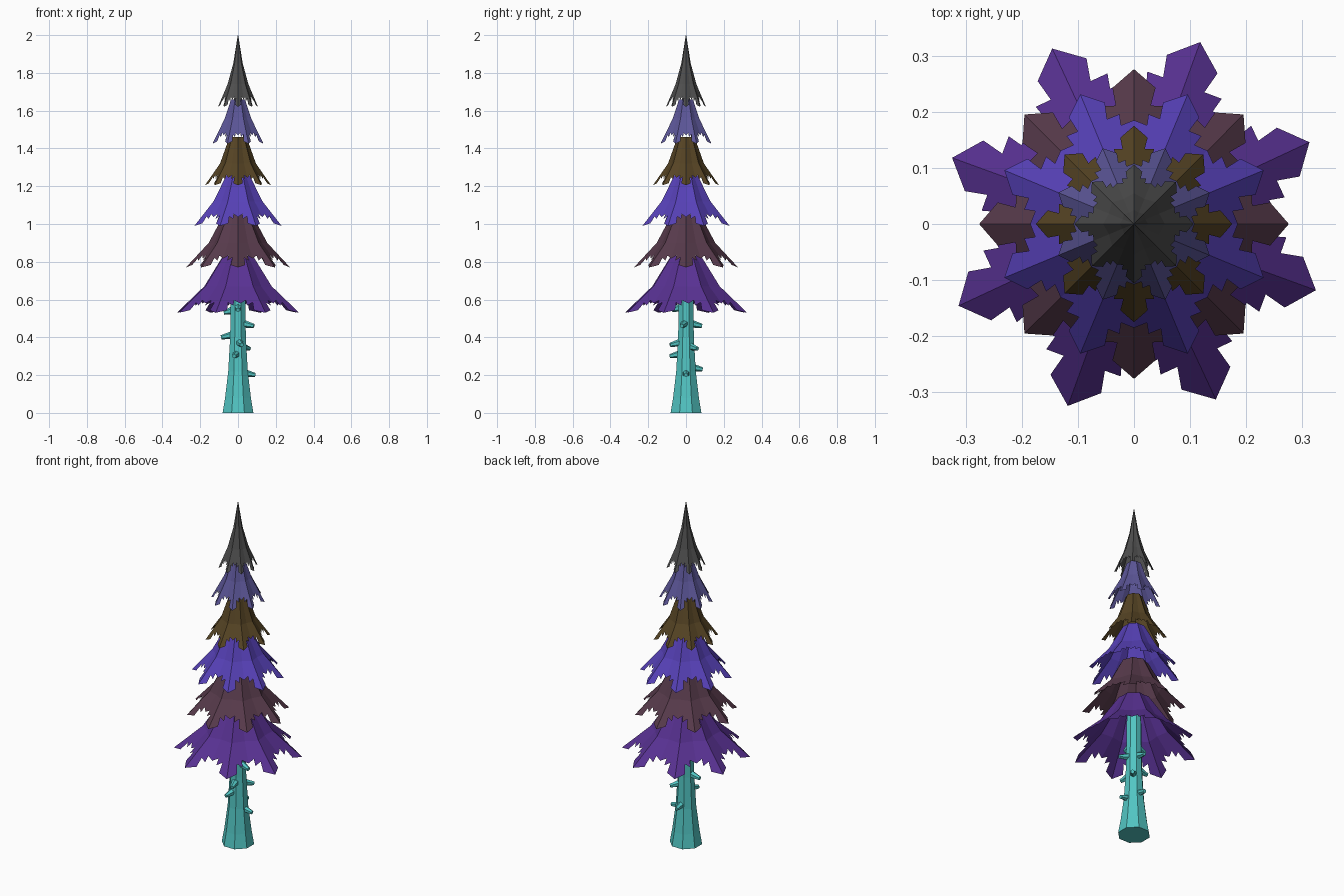
import bpy, bmesh
from math import sin, cos, radians
from mathutils import Vector, Matrix

cube = bpy.data.objects.get("Cube")
if cube:
    bpy.data.objects.remove(cube, do_unlink=True)


def material(name, rgb):
    # 8-bit display colour to linear
    lin = [((c / 255 + 0.055) / 1.055) ** 2.4 for c in rgb] + [1.0]
    m = bpy.data.materials.new(name)
    m.use_nodes = True
    m.diffuse_color = lin
    m.node_tree.nodes["Principled BSDF"].inputs["Base Color"].default_value = lin
    return m


def finish(name, bm, mat):
    me = bpy.data.meshes.new(name)
    bm.to_mesh(me)
    bm.free()
    me.materials.append(mat)
    ob = bpy.data.objects.new(name, me)
    bpy.context.collection.objects.link(ob)
    return ob


def polar(angle, r, z):
    a = radians(angle)
    return Vector((r * cos(a), r * sin(a), z))


VALLEY = 0.88   # valley radius relative to ridge radius
# Half a jagged frond: (angle on the surface, angle at the hem, hem radius)
HALF = [(0, 0, 1.0), (5, 9, 0.89), (8, 7.3, 0.77),
        (13, 15, 0.79), (16, 15, 0.71), (22.5, 22.5, 0.74)]
FROND = [(-a, -b, r) for a, b, r in reversed(HALF[1:-1])] + HALF


def fold(angle):
    """Radius of the eight-ridged star outline at an angle off the ridge."""
    v = Vector((VALLEY * cos(radians(22.5)), VALLEY * sin(radians(22.5))))
    a = radians(abs(angle))
    return v.y / (cos(a) * v.y - sin(a) * (v.x - 1))


def height(profile, r):
    """Height at which the ridge profile reaches radius r."""
    for (r0, z0), (r1, z1) in zip(profile, profile[1:]):
        if r <= r1:
            return z0 + (z1 - z0) * (r - r0) / (r1 - r0)
    return profile[-1][1]


def tier(name, mat, turn, profile):
    """Hollow skirt of eight folded fronds; profile runs from top to tip."""
    bm = bmesh.new()
    tip = profile[-1][0]
    columns = []
    for k in range(8):
        for a, b, hem in FROND:
            base = turn + 45 * k
            col = [bm.verts.new(polar(base + a, r * fold(a), z)) for r, z in profile[:-1]]
            r = tip * hem
            col.append(bm.verts.new(polar(base + b, r, height(profile, r / fold(b)))))
            columns.append(col)
    for i, left in enumerate(columns):
        right = columns[(i + 1) % len(columns)]
        for j in range(len(profile) - 1):
            bm.faces.new((left[j], left[j + 1], right[j + 1], right[j]))
    bm.faces.new([c[0] for c in columns])
    return finish(name, bm, mat)


# Foliage tiers, bottom to top
tier("foliage_tier_1", material("purple", (88, 49, 146)), 25,
     [(0.085, 0.83), (0.19, 0.67), (0.345, 0.53)])
tier("foliage_tier_2", material("plum_brown", (87, 58, 75)), 0,
     [(0.075, 1.05), (0.155, 0.9), (0.276, 0.77)])
tier("foliage_tier_3", material("blue_violet", (87, 65, 184)), 22.5,
     [(0.06, 1.27), (0.14, 1.12), (0.25, 0.99)])
tier("foliage_tier_4", material("olive_brown", (86, 68, 36)), 0,
     [(0.045, 1.46), (0.095, 1.32), (0.175, 1.205)])
tier("foliage_tier_5", material("lavender", (92, 86, 152)), 22.5,
     [(0.04, 1.66), (0.075, 1.56), (0.146, 1.425)])
tier("foliage_top", material("charcoal", (78, 78, 78)), 0,
     [(0.001, 2.0), (0.025, 1.85), (0.055, 1.74), (0.106, 1.62)])

# Trunk: flared octagonal column
teal = material("teal_bark", (82, 197, 195))
bm = bmesh.new()
rings = [[bm.verts.new(polar(22.5 + 45 * k, r, z)) for k in range(8)]
         for r, z in [(0.088, 0), (0.074, 0.08), (0.056, 0.22), (0.045, 0.4), (0.039, 0.78)]]
for low, high in zip(rings, rings[1:]):
    for k in range(8):
        n = (k + 1) % 8
        bm.faces.new((low[k], low[n], high[n], high[k]))
bm.faces.new(rings[0][::-1])
bm.faces.new(rings[-1])
finish("trunk", bm, teal)

# Branch stubs: (direction, height at the end, reach)
STUBS = [(0, 0.2, 0.092), (-15, 0.46, 0.087), (45, 0.34, 0.086),
         (180, 0.4, 0.09), (180, 0.53, 0.075), (-77, 0.36, 0.087),
         (-103, 0.3, 0.087), (-90, 0.545, 0.075), (90, 0.23, 0.088), (90, 0.46, 0.085)]
bm = bmesh.new()
for angle, z, reach in STUBS:
    start, end = polar(angle, 0.03, z + 0.012), polar(angle, reach, z)
    axis = end - start
    place = Matrix.Translation((start + end) / 2) @ axis.to_track_quat("Z", "Y").to_matrix().to_4x4()
    bmesh.ops.create_cone(bm, cap_ends=True, segments=6, radius1=0.021, radius2=0.011,
                          depth=axis.length, matrix=place)
finish("branch_stubs", bm, teal)
